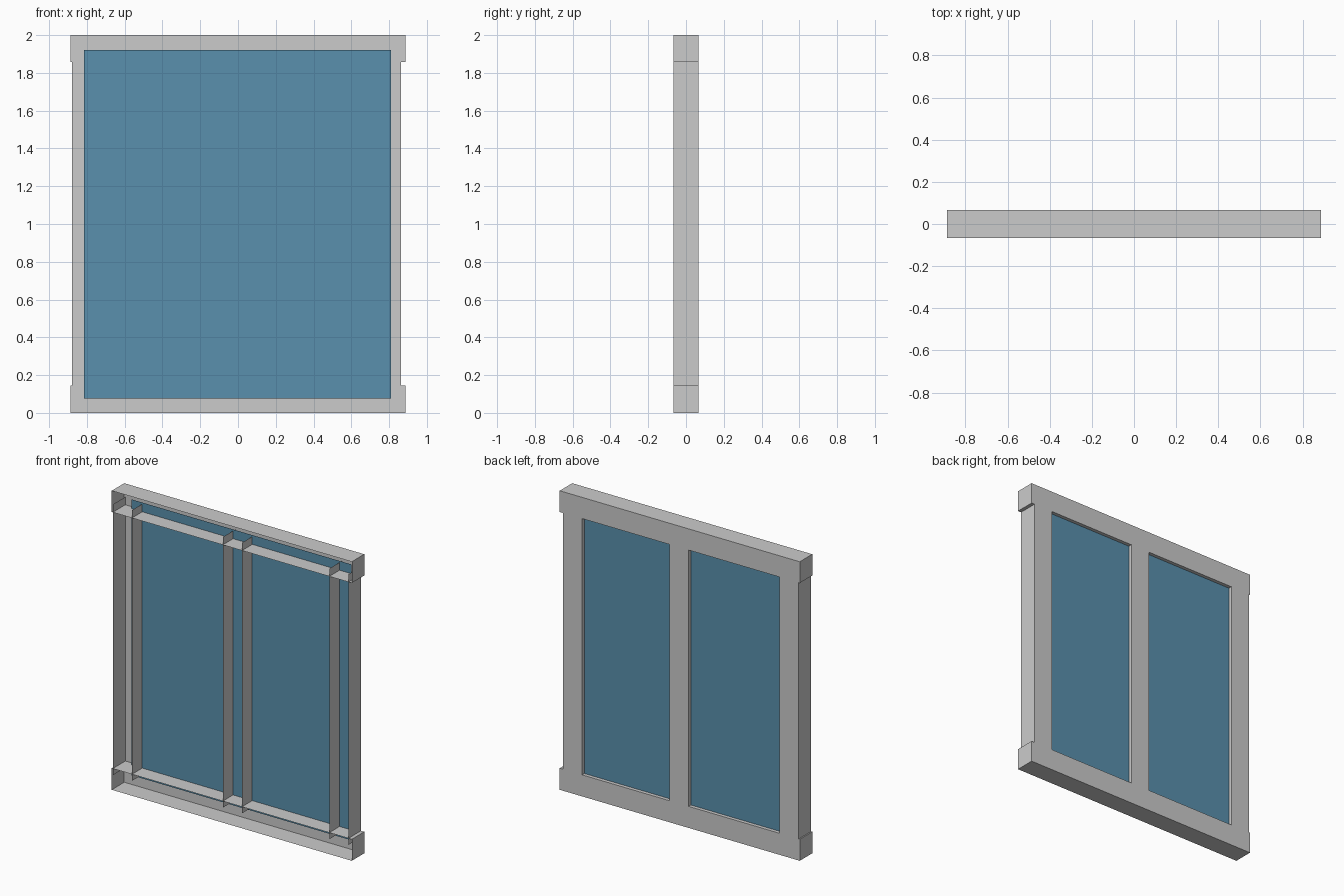
import bpy, bmesh
from mathutils import Vector

if "Cube" in bpy.data.objects:
    bpy.data.objects.remove(bpy.data.objects["Cube"])

D = 0.066  # half depth of the frame


def shell(name, x0, x1, z0, z1, open_dirs):
    """Box spanning the frame depth, with the faces in open_dirs left out."""
    bm = bmesh.new()
    bmesh.ops.create_cube(bm, size=1)
    bm.normal_update()
    gone = [f for f in bm.faces if any(f.normal.dot(Vector(d)) > 0.9 for d in open_dirs)]
    bmesh.ops.delete(bm, geom=gone, context='FACES')
    bmesh.ops.scale(bm, vec=(x1 - x0, 2 * D, z1 - z0), verts=bm.verts)
    bmesh.ops.translate(bm, vec=((x0 + x1) / 2, 0, (z0 + z1) / 2), verts=bm.verts)
    return finish(bm, name)


def finish(bm, name):
    mesh = bpy.data.meshes.new(name)
    bm.to_mesh(mesh)
    bm.free()
    obj = bpy.data.objects.new(name, mesh)
    bpy.context.collection.objects.link(obj)
    return obj


FRONT, UP, DOWN = (0, -1, 0), (0, 0, 1), (0, 0, -1)

# Rails: open at the front only
shell("bottom_rail", -0.888, 0.888, 0.0, 0.144, [FRONT])
shell("top_rail", -0.888, 0.888, 1.858, 2.0, [FRONT])

# Uprights: channels open at the front and ends, running into the rails
for name, x0 in (("left_stile", -0.88), ("mullion", -0.066), ("right_stile", 0.722)):
    shell(name, x0, x0 + 0.142, 0.1, 1.91, [FRONT, UP, DOWN])

# Glass: one sheet set just inside the back face
bm = bmesh.new()
corners = [(-0.816, 0.075), (0.81, 0.075), (0.81, 1.92), (-0.816, 1.92)]
bm.faces.new([bm.verts.new((x, 0.042, z)) for x, z in corners])
glass = finish(bm, "glass_pane")
mat = bpy.data.materials.new("blue_glass")
mat.diffuse_color = (0.1, 0.28, 0.42, 1)
mat.use_nodes = True
mat.node_tree.nodes["Principled BSDF"].inputs["Base Color"].default_value = mat.diffuse_color
glass.data.materials.append(mat)
